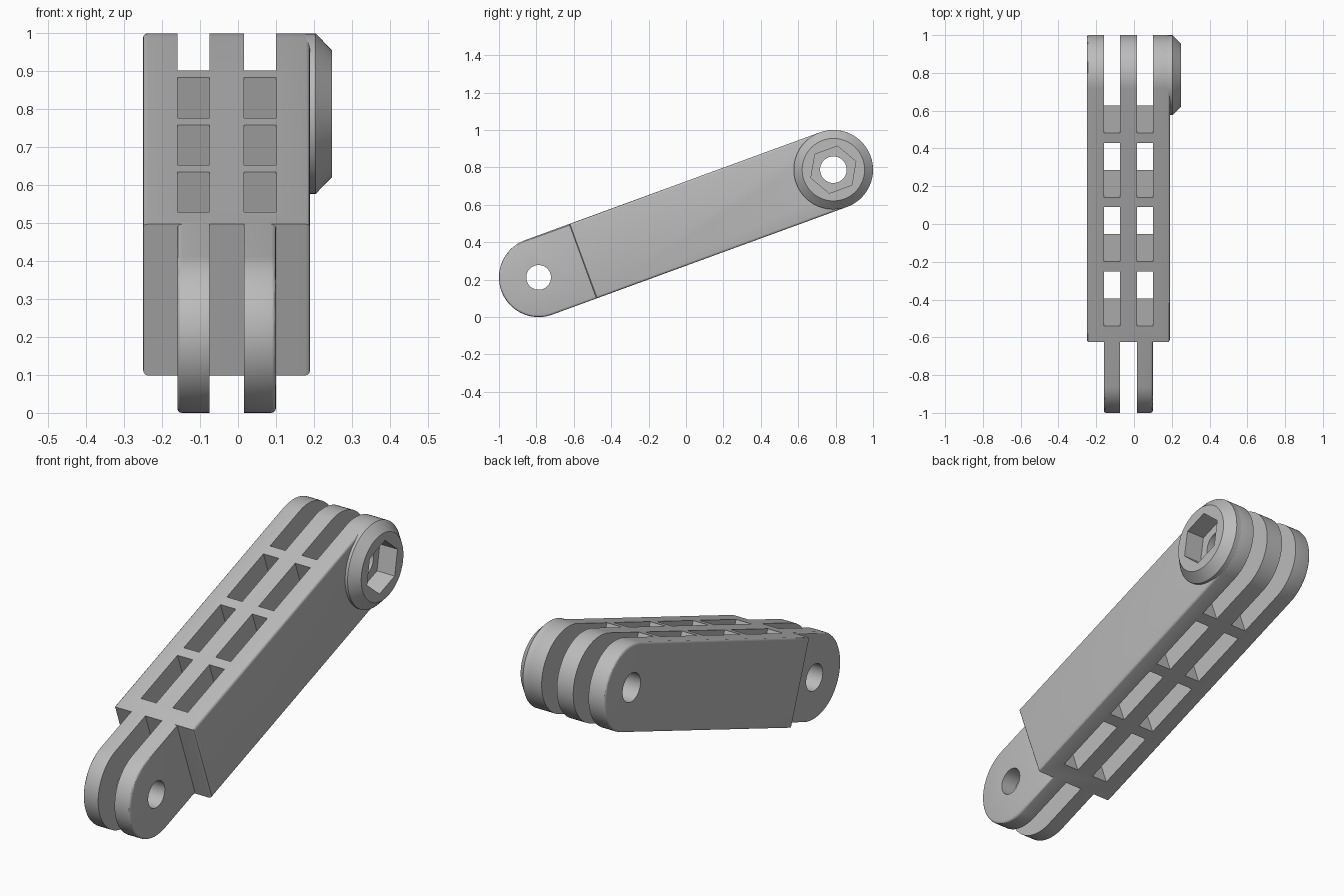
import bpy
import bmesh
from math import sin, cos, pi, atan2, hypot
from mathutils import Matrix

cube = bpy.data.objects.get("Cube")
if cube:
    bpy.data.objects.remove(cube, do_unlink=True)

# Main dimensions: the arm is drawn flat along y, then tilted at the end
R = 0.212
RUN, RISE = 2 - 2 * R, 1 - 2 * R
LENGTH = hypot(RUN, RISE)
SHOULDER = 0.25
SLOTS = [(-0.16, -0.075), (0.016, 0.10)]

grey = bpy.data.materials.new("plain grey")
grey.use_nodes = True
tone = (0.5, 0.5, 0.5, 1)
grey.diffuse_color = tone
grey.node_tree.nodes["Principled BSDF"].inputs["Base Color"].default_value = tone


def arc(cy, r, a0, a1, n):
    return [(cy + r * cos(a0 + (a1 - a0) * i / n), r * sin(a0 + (a1 - a0) * i / n))
            for i in range(n + 1)]


def circle(cy, r, n=64):
    return arc(cy, r, 0, 2 * pi, n)[:-1]


def box(y0, y1, h=0.5):
    return [(y0, -h), (y1, -h), (y1, h), (y0, h)]


def loft(name, sections, bevel=0):
    """Join matching outlines, each given as (x, points), into a closed solid."""
    bm = bmesh.new()
    rings = [[bm.verts.new((x, y, z)) for y, z in pts] for x, pts in sections]
    n = len(rings[0])
    for a, b in zip(rings, rings[1:]):
        for i in range(n):
            j = (i + 1) % n
            bm.faces.new((a[i], a[j], b[j], b[i]))
    caps = [bm.faces.new(rings[0][::-1]), bm.faces.new(rings[-1])]
    bmesh.ops.recalc_face_normals(bm, faces=bm.faces)
    if bevel:
        rim = list({e for f in caps for e in f.edges})
        bmesh.ops.bevel(bm, geom=rim, offset=bevel, segments=3, profile=0.5,
                        affect='EDGES', clamp_overlap=True)
    mesh = bpy.data.meshes.new(name)
    bm.to_mesh(mesh)
    bm.free()
    mesh.materials.append(grey)
    obj = bpy.data.objects.new(name, mesh)
    bpy.context.collection.objects.link(obj)
    return obj


def prism(name, pts, x0, x1, bevel=0):
    return loft(name, [(x0, pts), (x1, pts)], bevel)


def cut(obj, pts, x0, x1):
    """Remove a prism from an object."""
    cutter = prism("cutter", pts, x0, x1)
    cutter.hide_render = True
    mod = obj.modifiers.new("cut", 'BOOLEAN')
    mod.operation = 'DIFFERENCE'
    mod.solver = 'EXACT'
    mod.object = cutter
    graph = bpy.context.evaluated_depsgraph_get()
    mesh = bpy.data.meshes.new_from_object(obj.evaluated_get(graph))
    obj.modifiers.clear()
    obj.data = mesh
    bpy.data.objects.remove(cutter, do_unlink=True)


# Arm body: square shoulder, round far end, softened outer rims
outline = [(SHOULDER, R), (SHOULDER, -R)] + arc(LENGTH, R, -pi / 2, pi / 2, 40)
body = prism("arm_body", outline, -0.25, 0.19, 0.012)

# Two rows of windows and the open slots of the three-finger end
for x0, x1 in SLOTS:
    for k in range(3):
        start = 0.342 + 0.362 * k
        cut(body, box(start, start + 0.308), x0, x1)
    cut(body, box(1.43, 2.5), x0, x1)

# Two-finger end
outline = [(SHOULDER + 0.02, R)] + arc(0, R, pi / 2, 3 * pi / 2, 40) + [(SHOULDER + 0.02, -R)]
fingers = prism("fork_fingers", outline, -0.16, 0.10, 0.012)
cut(fingers, box(-0.5, SHOULDER), SLOTS[0][1], SLOTS[1][0])
cut(fingers, circle(0, 0.066), -0.5, 0.5)

# Tapered nut boss
boss = loft("nut_boss", [(0.17, circle(LENGTH, R)), (0.204, circle(LENGTH, R)),
                         (0.248, circle(LENGTH, 0.167))])

# Bolt hole and hexagonal nut pocket
for part in (body, boss):
    cut(part, circle(LENGTH, 0.071), -0.5, 0.5)
    cut(part, circle(LENGTH, 0.128, 6), 0.15, 0.5)

# Tilt everything into place and smooth the round surfaces
place = Matrix.Translation((0, -1 + R, R)) @ Matrix.Rotation(atan2(RISE, RUN), 4, 'X')
for part in (body, fingers, boss):
    part.data.transform(place)
    bpy.ops.object.select_all(action='DESELECT')
    part.select_set(True)
    bpy.context.view_layer.objects.active = part
    bpy.ops.object.shade_smooth_by_angle(angle=pi / 6)
